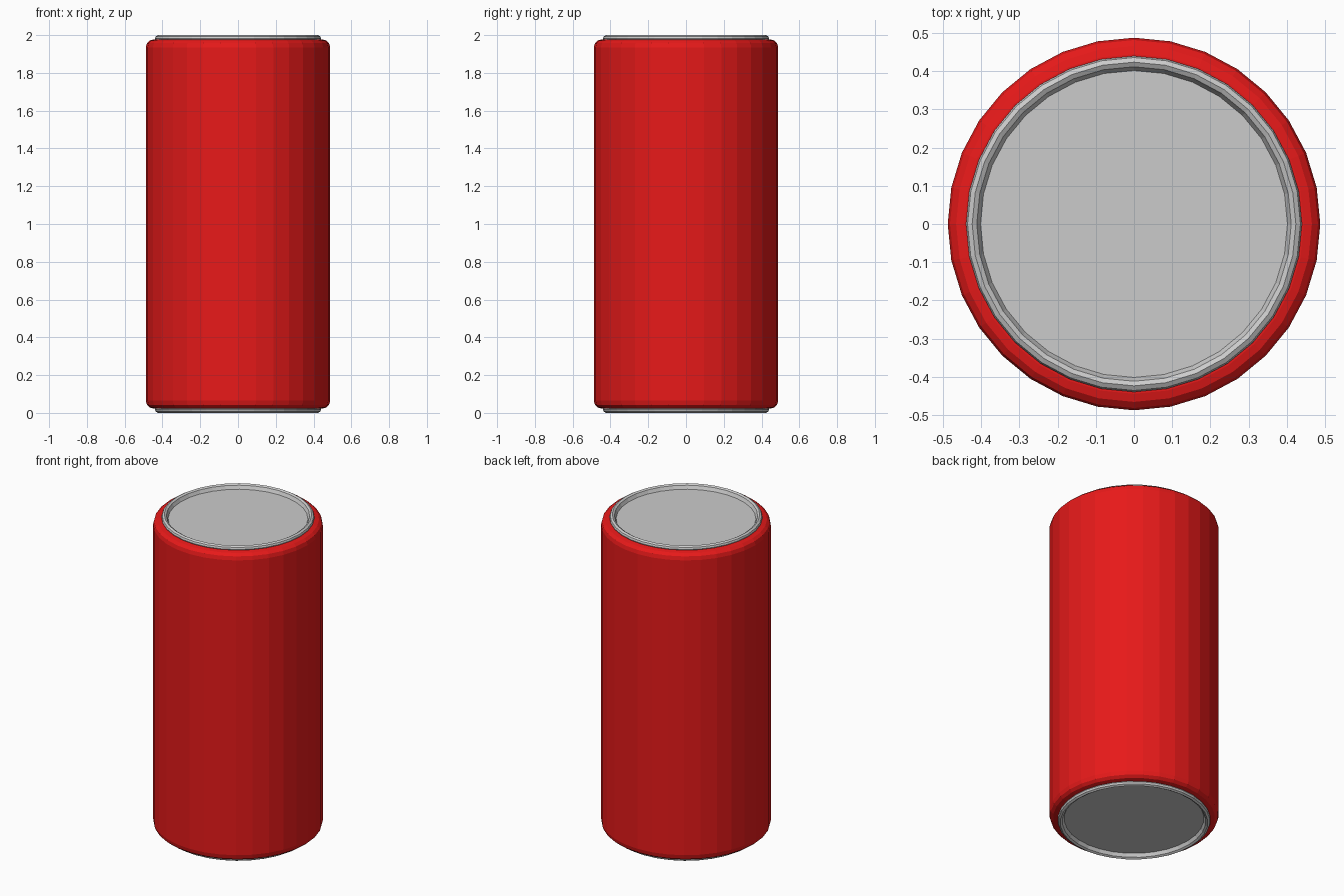
import bpy, bmesh
from math import cos, sin, tau

if "Cube" in bpy.data.objects:
    bpy.data.objects.remove(bpy.data.objects["Cube"])

SIDES = 32


def lathe(name, profile, color=None, cap=False):
    """Revolve (radius, z) points around z; optionally close the last ring with a disc."""
    bm = bmesh.new()
    rings = [[bm.verts.new((r * cos(tau * i / SIDES), r * sin(tau * i / SIDES), z))
              for i in range(SIDES)] for r, z in profile]
    for a, b in zip(rings, rings[1:]):
        for i in range(SIDES):
            j = (i + 1) % SIDES
            bm.faces.new((a[i], a[j], b[j], b[i]))
    if cap:
        bm.faces.new(rings[-1])
    bmesh.ops.recalc_face_normals(bm, faces=bm.faces)
    # Open shells: make the first wall face point away from the axis
    bm.faces.ensure_lookup_table()
    f = bm.faces[0]
    f.normal_update()
    c = f.calc_center_median()
    if f.normal.dot((c.x, c.y, c.z - 1)) < 0:
        bmesh.ops.reverse_faces(bm, faces=bm.faces)
    mesh = bpy.data.meshes.new(name)
    bm.to_mesh(mesh)
    bm.free()
    obj = bpy.data.objects.new(name, mesh)
    bpy.context.collection.objects.link(obj)
    if color:
        mat = bpy.data.materials.new(name + "_paint")
        mat.diffuse_color = color
        mat.use_nodes = True
        mat.node_tree.nodes["Principled BSDF"].inputs["Base Color"].default_value = mat.diffuse_color
        mesh.materials.append(mat)
    return obj


# Red wall with rounded shoulders, mirrored about mid height
shoulder = [(0.425, 0.023), (0.445, 0.023), (0.466, 0.028), (0.482, 0.042), (0.488, 0.065)]
lathe("can_body", shoulder + [(r, 2 - z) for r, z in reversed(shoulder)], (0.8, 0.01, 0.01, 1))

# Rolled metal rims with recessed end discs
rim = [(0.436, 1.972), (0.440, 1.982), (0.436, 1.993), (0.424, 2.0),
       (0.412, 1.993), (0.407, 1.982), (0.402, 1.972)]
lathe("top_lid", rim, cap=True)
lathe("bottom_lid", [(r, 2 - z) for r, z in rim], cap=True)
